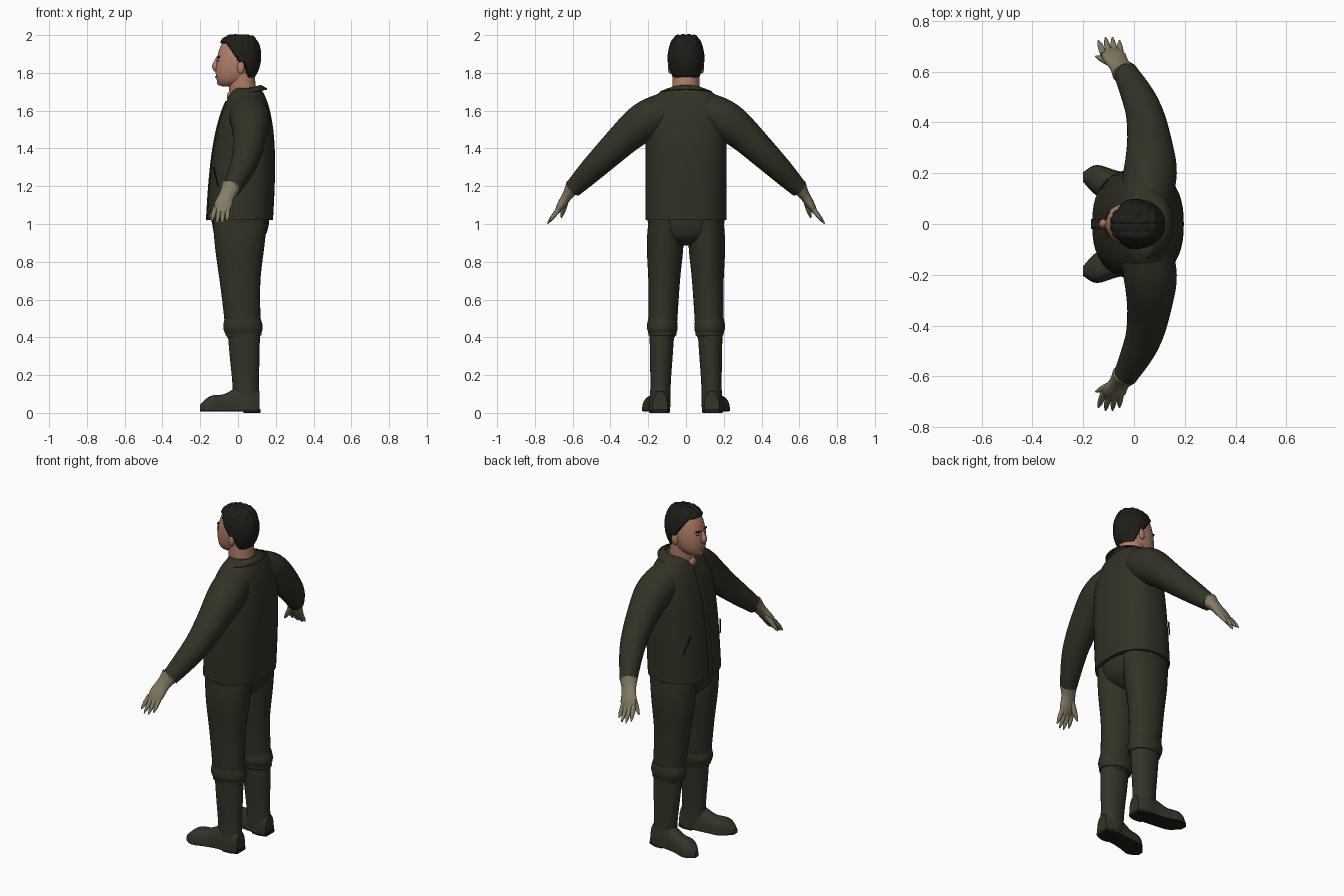
import bpy, bmesh, math
from mathutils import Vector, Matrix

if "Cube" in bpy.data.objects:
    bpy.data.objects.remove(bpy.data.objects["Cube"])

X, Y, Z = Matrix.Identity(3)


def material(name, red, green, blue):
    mat = bpy.data.materials.new(name)
    mat.use_nodes = True
    mat.diffuse_color = (red, green, blue, 1)
    shader = next(node for node in mat.node_tree.nodes if node.type == "BSDF_PRINCIPLED")
    shader.inputs["Base Color"].default_value = (red, green, blue, 1)
    shader.inputs["Roughness"].default_value = 0.9
    return mat


CLOTH = material("dark olive cloth", .031, .031, .019)
SEAM = material("dark seam", .013, .013, .008)
BOOT = material("boot olive", .034, .033, .021)
SOLE = material("black sole", .012, .012, .01)
HAIR = material("black hair", .012, .013, .009)
SKIN = material("skin", .44, .21, .14)
LIPS = material("lips", .32, .12, .09)
GLOVE = material("khaki glove", .23, .2, .13)


def finish(name, bm, mat, mirror=False):
    bmesh.ops.recalc_face_normals(bm, faces=bm.faces)
    mesh = bpy.data.meshes.new(name)
    bm.to_mesh(mesh)
    bm.free()
    mesh.materials.append(mat)
    mesh.shade_smooth()
    mesh.set_sharp_from_angle(angle=math.radians(50))
    part = bpy.data.objects.new(name, mesh)
    bpy.context.collection.objects.link(part)
    if mirror:
        part.modifiers.new("Mirror", "MIRROR").use_axis = (False, True, False)
    return part


def blend(values, t):
    """Value at t of a rule, a constant, or a smooth curve through evenly spaced values."""
    if callable(values):
        return values(t)
    if isinstance(values, (int, float)):
        return values
    last = len(values) - 1
    i = min(int(t * last), last - 1)
    f = t * last - i
    before, start, end, after = values[max(i - 1, 0)], values[i], values[i + 1], values[min(i + 2, last)]
    curve = before * 2 - start * 5 + end * 4 - after + ((start - end) * 3 + after - before) * f
    return start + (end - before + curve * f) * (f / 2)


def signed_power(value, power):
    return math.copysign(abs(value) ** (2 / power), value)


def loft(name, mat, path, wide, deep=None, axis=None, ref=X, power=2, sides=32, rings=24,
         mirror=False, shape=None):
    """Skin rounded rings along a path: wide is the radius along ref, deep the radius across it."""
    deep = wide if deep is None else deep
    if not callable(path):
        path = [Vector(point) for point in path]
    bm = bmesh.new()
    skin = []
    for r in range(rings + 1):
        t = r / rings
        ahead = axis or (blend(path, min(t + .01, 1)) - blend(path, max(t - .01, 0))).normalized()
        u = (ref - ahead * ref.dot(ahead)).normalized()
        v = ahead.cross(u)
        ring = []
        for k in range(sides):
            angle = math.tau * k / sides
            point = (blend(path, t) + u * max(blend(wide, t), .001) * signed_power(math.cos(angle), power)
                     + v * max(blend(deep, t), .001) * signed_power(math.sin(angle), power))
            ring.append(bm.verts.new(shape(point) if shape else point))
        skin.append(ring)
    for low, high in zip(skin, skin[1:]):
        for k in range(sides):
            bm.faces.new((low[k], low[k - 1], high[k - 1], high[k]))
    bm.faces.new(skin[0])
    bm.faces.new(skin[-1])
    return finish(name, bm, mat, mirror)


def ball(name, mat, at, size, mirror=False, turn=0):
    bm = bmesh.new()
    bmesh.ops.create_uvsphere(bm, u_segments=20, v_segments=12, radius=1)
    bm.transform(Matrix.Translation(at) @ Matrix.Rotation(turn, 4, "Z") @ Matrix.Diagonal((*size, 1)))
    return finish(name, bm, mat, mirror)


# Jacket body: straight at the hem, rounding over into the shoulders and neck
def trunk(t):
    return X * (.01 + .04 * t) + Z * (1.02 + .7 * t)


def trunk_depth(t):
    return .175 * math.sqrt(1 - .85 * t ** 3)


def trunk_width(t):
    return .215 * math.sqrt(1 - .8 * t ** 10)


loft("jacket_body", CLOTH, trunk, trunk_depth, trunk_width, axis=Z, power=2.4, sides=48, rings=40)
loft("jacket_placket", CLOTH, lambda t: trunk(.9 * t) - X * trunk_depth(.9 * t), .02, .005,
     ref=Y, power=5, sides=16)
loft("pocket_seam", SEAM, [(-.13, .14, 1.3), (-.105, .175, 1.2)], .004, sides=8, mirror=True)

# Sleeves
loft("sleeve", CLOTH, [(.05, .1, 1.6), (.065, .25, 1.52), (.04, .44, 1.345), (-.035, .6, 1.185)],
     [.1, .105, .085, .067, .047], mirror=True)

# Folded collar, open at the throat
bm = bmesh.new()
strips = []
for k in range(33):
    angle = math.radians(155) * (k / 16 - 1)
    c, s = math.cos(angle), math.sin(angle)
    strip = []
    for reach, side, height, droop in ((.07, .08, 1.69, 0), (.076, .084, 1.718, 0), (.11, .138, 1.7, .03)):
        strip.append(bm.verts.new((.045 + reach * c, side * s, height + .018 * c - droop * max(0, -c))))
    strips.append(strip)
for one, two in zip(strips, strips[1:]):
    for i in range(2):
        bm.faces.new((one[i], two[i], two[i + 1], one[i + 1]))
collar = finish("collar", bm, CLOTH)
collar.modifiers.new("Thickness", "SOLIDIFY").thickness = .008

# Trousers, gathered above the boots
loft("trouser_seat", CLOTH, [(.015, 0, 1.05), (.01, 0, .885)], [.15, .15, .13, .07], [.2, .2, .16, .05], axis=Z)
loft("trouser_leg", CLOTH, [(.01, .107, 1.03), (.01, .115, .72), (.03, .125, .41)],
     [.145, .132, .11, .098, .095], [.09, .097, .085, .078, .074], axis=Z, mirror=True)
loft("trouser_cuff", CLOTH, [(.025, .125, .5), (.028, .125, .4)], [.095, .104, .085], [.075, .081, .065],
     axis=Z, mirror=True)

# Boots: the upper and the sole share one outline
loft("boot_shaft", BOOT, [(.03, .127, .44), (.045, .138, .03)], [.086, .08, .07, .07],
     [.066, .061, .054, .055], axis=Z, mirror=True)


def above_sole(point):
    return Vector((point.x, point.y, max(point.z, .014)))


FOOT_WIDTH = [.04, .056, .053, .056, .06, .02]
for name, mat, height, power, shape in (
        ("boot_foot", BOOT, [.1, .13, .12, .085, .075, .03], 2.4, above_sole), ("boot_sole", SOLE, .006, 8, None)):
    loft(name, mat, [(.115, .137, .014), (-.04, .15, .014), (-.2, .185, .014)], FOOT_WIDTH, height,
         axis=X, ref=Y, power=power, mirror=True, shape=shape)
loft("boot_heel", SOLE, [(.118, .137, .01), (.03, .142, .01)], [.04, .055, .053], .01,
     axis=X, ref=Y, power=8, mirror=True)

# Gloves
loft("glove_palm", GLOVE, [(-.035, .595, 1.2), (-.07, .645, 1.125), (-.09, .685, 1.06)],
     [.052, .042, .047, .036], [.044, .028, .022, .012], mirror=True)
for i, finger in enumerate(("index", "middle", "ring", "little")):
    x, outer = .022 * i - .12, abs(i - 1.5)
    loft(finger + "_finger", GLOVE,
         [(x, .668, 1.085), (1.25 * x + .01, .74 - .012 * outer, .995 + .013 * outer)],
         [.013, .013, .01, .003], sides=12, mirror=True)
loft("thumb", GLOVE, [(-.085, .635, 1.13), (-.15, .66, 1.035)], [.016, .016, .012, .004], sides=12, mirror=True)

# Neck and throat
loft("neck", SKIN, [(.03, 0, 1.64), (.015, 0, 1.82)], .071, axis=Z)
ball("throat", SKIN, (-.025, 0, 1.675), (.034, .036, .035))


# Head: an egg whose chin leans forward
def skull(t):
    return X * (.01 * t - .07 * (1 - t) ** 3) + Z * (1.86 - .132 * math.cos(math.pi * t))


def skull_width(t):
    return .085 * abs(math.sin(math.pi * t)) ** (.8 - .4 * t)


def skull_depth(t):
    return 1.3 * skull_width(t)


loft("head", SKIN, skull, skull_depth, skull_width, axis=Z, power=2.2, sides=48, rings=36)


# Hair: the same egg, raised above a cropped hairline and lumpy on the crown
def hairline(x):
    if x < 0:
        return 1.865 + .085 * min(1, -x / .06)
    return 1.855 - .07 * min(1, max(0, x / .025 - 1))


def hair_shape(point):
    out = (point - Z * 1.88).normalized()
    if point.z < hairline(point.x):
        return point - Vector((out.x, out.y, 0)) * .014
    crown = min(1, max(0, (point.z - 1.9) / .05))
    lock = math.sqrt(abs(math.sin(105 * point.x) * math.sin(105 * point.y)))
    return point + out * (.014 - .007 * crown * (1 - lock))


loft("hair", HAIR, skull, skull_depth, skull_width, axis=Z, power=2.2, sides=80, rings=80, shape=hair_shape)

# Face
loft("nose", SKIN, [(-.108, 0, 1.885), (-.116, 0, 1.85), (-.118, 0, 1.808)], [.006, .012, .02, .01], axis=Z)
ball("ear", SKIN, (.014, .084, 1.83), (.02, .012, .034), mirror=True, turn=.25)
ball("eye", SEAM, (-.103, .033, 1.865), (.005, .013, .005), mirror=True, turn=-.25)
ball("eyebrow", HAIR, (-.104, .034, 1.884), (.008, .02, .005), mirror=True, turn=-.25)
ball("mouth", LIPS, (-.112, 0, 1.778), (.009, .025, .006))
ball("chin", SKIN, (-.092, 0, 1.75), (.02, .026, .018))
